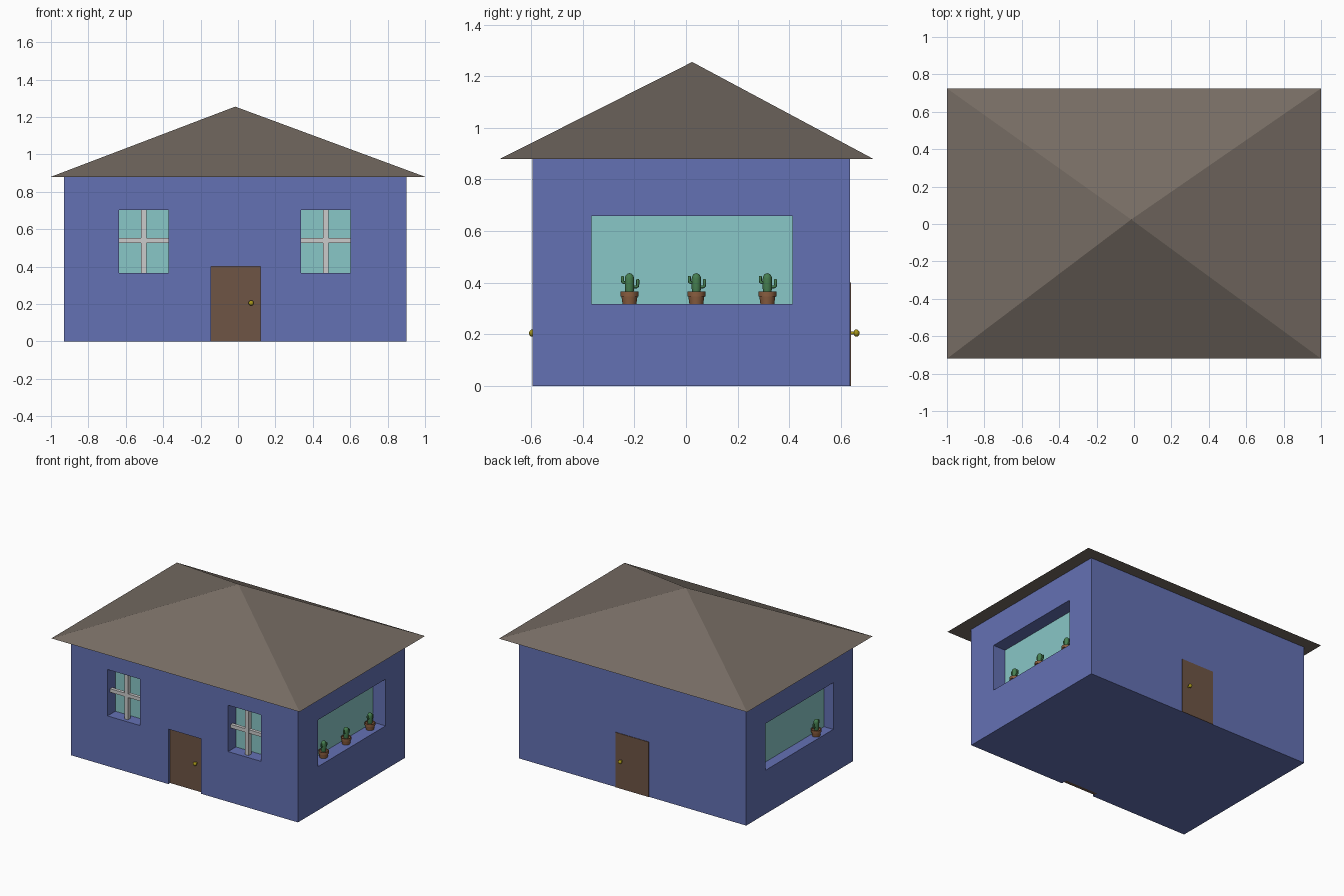
import bpy, bmesh, math
from mathutils import Matrix, Vector

if "Cube" in bpy.data.objects:
    bpy.data.objects.remove(bpy.data.objects["Cube"])


def material(name, rgb):
    m = bpy.data.materials.new(name)
    m.diffuse_color = (*rgb, 1)
    m.use_nodes = True
    m.node_tree.nodes["Principled BSDF"].inputs["Base Color"].default_value = m.diffuse_color
    return m


BLUE = material("wall_blue", (0.127, 0.165, 0.456))
ROOF = material("roof_brown", (0.18, 0.15, 0.125))
GLASS = material("glass_teal", (0.25, 0.57, 0.57))
WOOD = material("door_wood", (0.156, 0.09, 0.06))
BRASS = material("brass", (0.38, 0.30, 0.01))
CLAY = material("clay", (0.25, 0.11, 0.05))
GREEN = material("cactus_green", (0.06, 0.21, 0.08))


def finish(name, bm, mat=None, smooth=False):
    bmesh.ops.recalc_face_normals(bm, faces=bm.faces[:])
    me = bpy.data.meshes.new(name)
    bm.to_mesh(me)
    bm.free()
    ob = bpy.data.objects.new(name, me)
    bpy.context.collection.objects.link(ob)
    if mat:
        me.materials.append(mat)
    if smooth:
        select(ob)
        bpy.ops.object.shade_smooth_by_angle(angle=math.radians(40))
    return ob


def select(ob):
    bpy.ops.object.select_all(action='DESELECT')
    ob.select_set(True)
    bpy.context.view_layer.objects.active = ob


def box(name, lo, hi, mat=None):
    lo, hi = Vector(lo), Vector(hi)
    bm = bmesh.new()
    bmesh.ops.create_cube(bm, size=1, matrix=Matrix.Translation((lo + hi) / 2)
                          @ Matrix.Diagonal((*(hi - lo), 1)))
    return finish(name, bm, mat)


def lathe(name, profile, loc, mat, tilt=0, sides=20):
    bm = bmesh.new()
    vs = [bm.verts.new((r, 0, z)) for r, z in profile]
    es = [bm.edges.new(p) for p in zip(vs, vs[1:])]
    bmesh.ops.spin(bm, geom=vs + es, axis=(0, 0, 1), cent=(0, 0, 0),
                   angle=math.tau, steps=sides)
    bmesh.ops.remove_doubles(bm, verts=bm.verts[:], dist=1e-5)
    bm.transform(Matrix.Translation(loc) @ Matrix.Rotation(tilt, 4, 'X'))
    return finish(name, bm, mat, True)


def recess(lo, hi):
    # cut a box-shaped opening into the walls
    cutter = box("cutter", lo, hi)
    cutter.hide_render = True
    mod = walls.modifiers.new("recess", 'BOOLEAN')
    mod.operation, mod.solver, mod.object = 'DIFFERENCE', 'EXACT', cutter
    select(walls)
    bpy.ops.object.modifier_apply(modifier=mod.name)
    bpy.data.objects.remove(cutter)


# walls
X0, X1, Y0, Y1, TOP = -0.93, 0.90, -0.595, 0.635, 0.88
walls = box("walls", (X0, Y0, 0), (X1, Y1, TOP), BLUE)

# pyramid roof
bm = bmesh.new()
base = [bm.verts.new((x, y, TOP)) for x, y in
        ((-1, -0.72), (1, -0.72), (1, 0.725), (-1, 0.725))]
apex = bm.verts.new((-0.015, 0.024, 1.255))
bm.faces.new(base)
for i in range(4):
    bm.faces.new((base[i], base[(i + 1) % 4], apex))
finish("roof", bm, ROOF)

# front windows with cross bars
for side, xa, xb in (("left", -0.635, -0.372), ("right", 0.337, 0.602)):
    za, zb, y = 0.365, 0.703, -0.505
    recess((xa, Y0 - 0.1, za), (xb, y + 0.01, zb))
    box(f"front_glass_{side}", (xa - 0.01, y, za - 0.01),
        (xb + 0.01, y + 0.02, zb + 0.01), GLASS)
    cx, cz = (xa + xb) / 2, 0.539
    box(f"vertical_bar_{side}", (cx - 0.014, -0.568, za), (cx + 0.014, -0.538, zb))
    box(f"horizontal_bar_{side}", (xa, -0.565, cz - 0.013), (xb, -0.541, cz + 0.013))

# wide side windows
YA, YB, SILL, HEAD = -0.367, 0.413, 0.318, 0.658
for side, wall, glass in (("right", X1, 0.80), ("left", X0, -0.855)):
    s = 1 if wall > 0 else -1
    xs = sorted((glass - s * 0.01, wall + s * 0.1))
    recess((xs[0], YA, SILL), (xs[1], YB, HEAD))
    xs = sorted((glass, glass - s * 0.02))
    box(f"side_glass_{side}", (xs[0], YA - 0.01, SILL - 0.01),
        (xs[1], YB + 0.01, HEAD + 0.01), GLASS)

# doors: front one set into the wall, back one just proud of it
DX0, DX1, DZ = -0.145, 0.12, 0.40
recess((DX0, Y0 - 0.1, -0.1), (DX1, -0.565, DZ))
box("front_door", (DX0, -0.575, 0), (DX1, -0.55, DZ), WOOD)
box("back_door", (DX0, 0.60, 0), (DX1, 0.639, DZ), WOOD)

# door knobs
knob = [(0.006, -0.004), (0.006, 0.012)]
knob += [(0.014 * math.sin(a), 0.021 - 0.012 * math.cos(a))
         for a in (math.pi * k / 8 for k in range(2, 9))]
lathe("front_knob", knob, (0.07, -0.575, 0.205), BRASS, math.pi / 2)
lathe("back_knob", knob, (0.07, 0.639, 0.205), BRASS, -math.pi / 2)


def cactus(name, x, y):
    # pot with rim
    lathe(name + "_pot", [(0, 0), (0.027, 0), (0.031, 0.029), (0.035, 0.029),
                          (0.035, 0.048), (0.03, 0.048), (0.029, 0.043), (0, 0.043)],
          (x, y, SILL), CLAY)
    # domed stem
    stem = [(0.015, 0.04), (0.018, 0.06), (0.018, 0.097)]
    stem += [(0.018 * math.cos(a), 0.097 + 0.022 * math.sin(a))
             for a in (math.pi * k / 10 for k in range(1, 6))]
    lathe(name + "_stem", stem, (x, y, SILL), GREEN, sides=16)
    # bent arms
    for side, s, reach, z, top in (("a", -1, 0.027, 0.082, 0.105),
                                   ("b", 1, 0.032, 0.066, 0.093)):
        cu = bpy.data.curves.new(f"{name}_arm_{side}", 'CURVE')
        cu.dimensions = '3D'
        cu.bevel_depth, cu.bevel_resolution, cu.use_fill_caps = 0.006, 2, True
        pts = [(0, z), (reach - 0.006, z), (reach - 0.001, z + 0.003),
               (reach, z + 0.009), (reach, top), (reach, top + 0.004)]
        sp = cu.splines.new('POLY')
        sp.points.add(len(pts) - 1)
        for p, (d, h) in zip(sp.points, pts):
            p.co = (x, y + s * d, SILL + h, 1)
        sp.points[-1].radius = 0.5
        cu.materials.append(GREEN)
        ob = bpy.data.objects.new(cu.name, cu)
        bpy.context.collection.objects.link(ob)
        select(ob)
        bpy.ops.object.convert(target='MESH')
        bpy.ops.object.shade_smooth_by_angle(angle=math.radians(50))


# potted cacti on the sills
for i, y in enumerate((-0.219, 0.04, 0.315)):
    cactus(f"cactus_{i + 1}", 0.843, y)
cactus("cactus_left", -0.892, -0.225)
